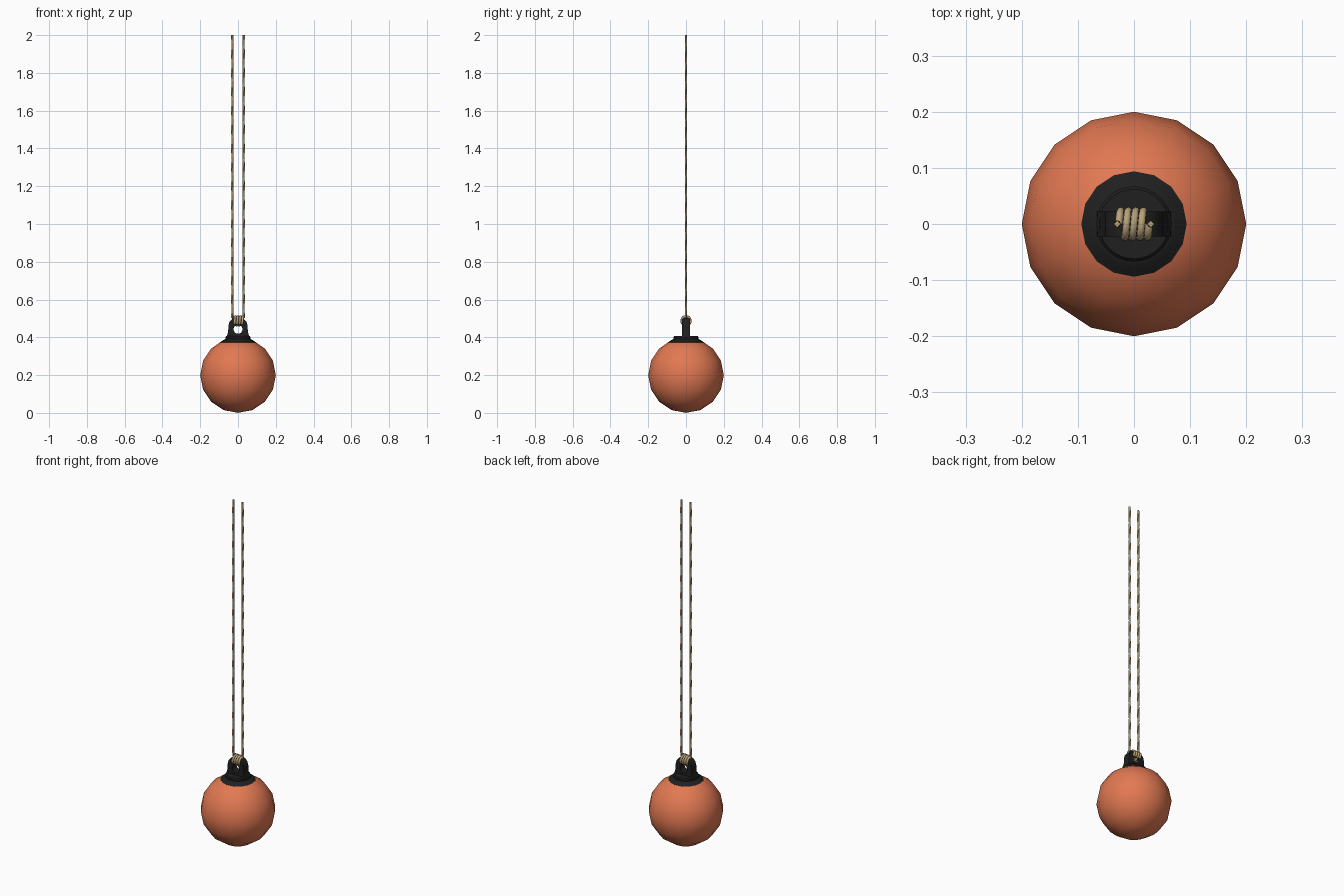
import bpy, bmesh, math
from math import sin, cos, pi

if "Cube" in bpy.data.objects:
    bpy.data.objects.remove(bpy.data.objects["Cube"], do_unlink=True)


def material(name, rgb):
    m = bpy.data.materials.new(name)
    m.use_nodes = True
    m.diffuse_color = (*rgb, 1)
    bsdf = m.node_tree.nodes["Principled BSDF"]
    bsdf.inputs["Base Color"].default_value = (*rgb, 1)
    bsdf.inputs["Roughness"].default_value = 0.7
    return m


ORANGE = material("orange", (0.76, 0.19, 0.085))
BLACK = material("black", (0.014, 0.014, 0.014))
ROPE = material("tan rope", (0.48, 0.36, 0.19))


def finish(ob, angle):
    bpy.ops.object.select_all(action='DESELECT')
    ob.select_set(True)
    bpy.context.view_layer.objects.active = ob
    bpy.ops.object.shade_smooth_by_angle(angle=math.radians(angle))


def mesh_object(name, bm, mat, angle):
    bmesh.ops.recalc_face_normals(bm, faces=bm.faces)
    me = bpy.data.meshes.new(name)
    bm.to_mesh(me)
    bm.free()
    me.materials.append(mat)
    ob = bpy.data.objects.new(name, me)
    bpy.context.collection.objects.link(ob)
    finish(ob, angle)
    return ob


def rope(name, points, radius, resolution, twist=0.0, angle=60):
    """Sweep a round section along a path, turning it by twist per point."""
    cu = bpy.data.curves.new(name, 'CURVE')
    cu.dimensions = '3D'
    cu.bevel_depth = radius
    cu.bevel_resolution = resolution
    cu.use_fill_caps = True
    sp = cu.splines.new('POLY')
    sp.points.add(len(points) - 1)
    for i, p in enumerate(points):
        sp.points[i].co = (*p, 1)
        sp.points[i].tilt = i * twist
    cu.materials.append(ROPE)
    ob = bpy.data.objects.new(name, cu)
    bpy.context.collection.objects.link(ob)
    bpy.ops.object.select_all(action='DESELECT')
    ob.select_set(True)
    bpy.context.view_layer.objects.active = ob
    bpy.ops.object.convert(target='MESH')
    finish(bpy.context.view_layer.objects.active, angle)


# Ball
bm = bmesh.new()
bmesh.ops.create_uvsphere(bm, u_segments=16, v_segments=8, radius=0.2)
bmesh.ops.translate(bm, verts=bm.verts, vec=(0, 0, 0.2))
mesh_object("ball", bm, ORANGE, 80)


# Cap: turned skirt and raised collar
def lathe(name, profile, sides, mat):
    bm = bmesh.new()
    rings = [[bm.verts.new((r * cos(2 * pi * i / sides), r * sin(2 * pi * i / sides), z))
              for i in range(sides)] for r, z in profile]
    for a, b in zip(rings, rings[1:]):
        for i in range(sides):
            j = (i + 1) % sides
            bm.faces.new((a[i], a[j], b[j], b[i]))
    bm.faces.new(rings[0])
    bm.faces.new(rings[-1])
    mesh_object(name, bm, mat, 30)


lathe("cap_skirt", [(0.088, 0.366), (0.094, 0.374), (0.077, 0.386), (0.066, 0.392)], 16, BLACK)
lathe("cap_collar", [(0.067, 0.385), (0.067, 0.400), (0.062, 0.406), (0.058, 0.406)], 32, BLACK)

# Lug: plate with flared feet, rounded top and a round eye
half = [(0.0, 0.395), (0.035, 0.395), (0.066, 0.395), (0.057, 0.413), (0.052, 0.432),
        (0.051, 0.460), (0.046, 0.480), (0.035, 0.494), (0.018, 0.502), (0.0, 0.504)]
outline = half + [(-x, z) for x, z in half[-2:0:-1]]
n = len(outline)
eye = [(0.024 * sin(2 * pi * i / n), 0.443 - 0.024 * cos(2 * pi * i / n)) for i in range(n)]
bm = bmesh.new()
loops = [[bm.verts.new((x, y, z)) for x, z in ring]
         for ring, y in ((outline, -0.022), (eye, -0.022), (eye, 0.022), (outline, 0.022))]
for k in range(4):
    a, b = loops[k], loops[(k + 1) % 4]
    for i in range(n):
        j = (i + 1) % n
        bm.faces.new((a[i], a[j], b[j], b[i]))
rim = [e for e in bm.edges if len(e.link_faces) == 2 and e.calc_face_angle(0) > 1.2
       and abs(e.verts[0].co.y - e.verts[1].co.y) < 1e-5]
bmesh.ops.bevel(bm, geom=rim, offset=0.004, segments=2, profile=0.5, affect='EDGES')
mesh_object("lug", bm, BLACK, 40)

# Rope wound through the eye, four turns around the top of the lug
TURNS, STEPS = 4, 24
coil = []
for i in range(TURNS * STEPS + 1):
    t = i / (TURNS * STEPS)
    a = 2 * pi * TURNS * t
    coil.append((-0.027 + 0.054 * t, 0.0235 * sin(a), 0.487 + 0.0235 * cos(a)))
rope("rope_coil", coil, 0.0068, 2)

# Two long strands rising from the coil, gently twisted
for side, label in ((1, "left"), (-1, "right")):
    count = 76
    path = [(side * 0.030, 0, 0.502 + 1.498 * i / (count - 1)) for i in range(count)]
    rope("rope_" + label, path, 0.0062, 0, twist=pi / 10, angle=40)
